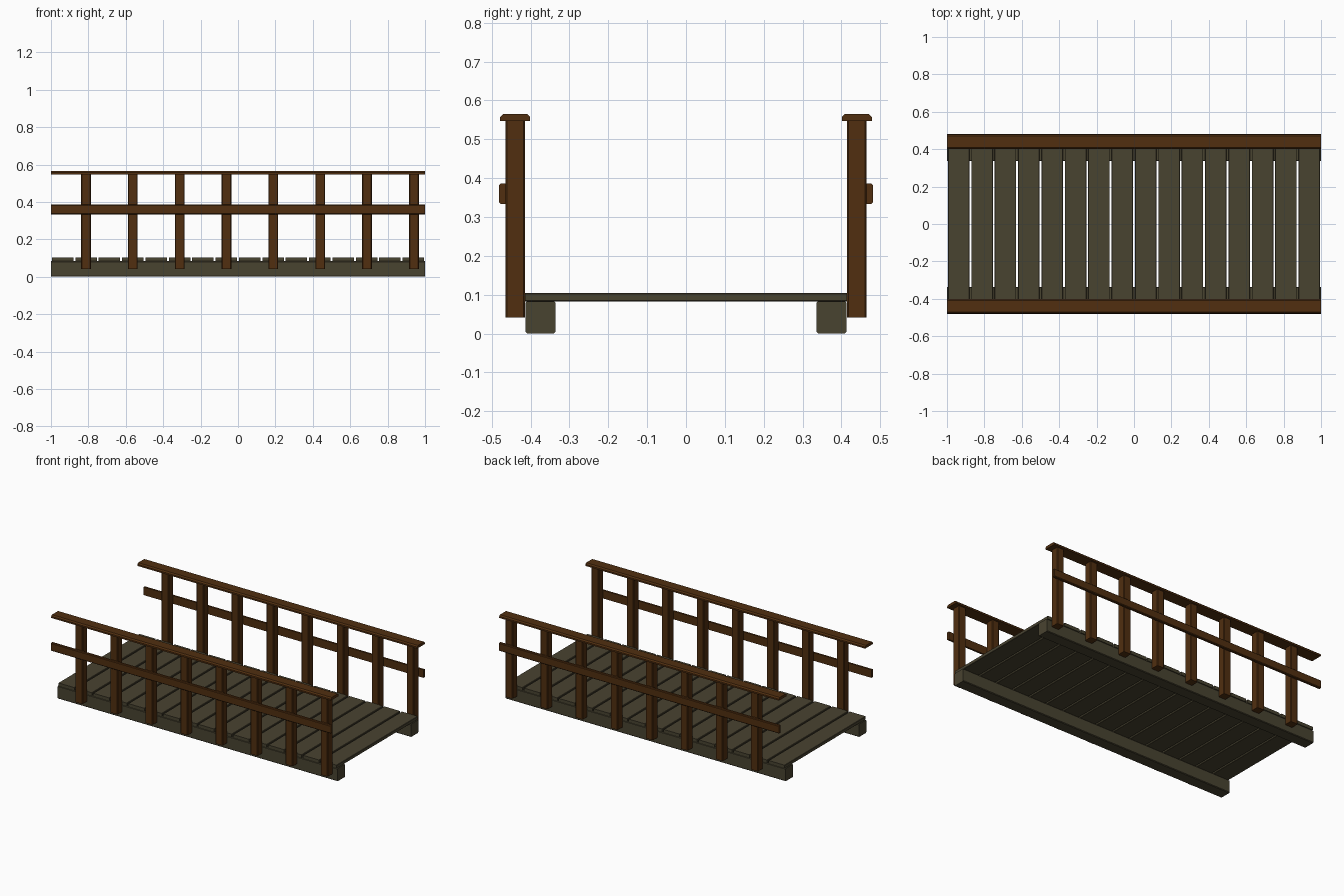
import bpy, bmesh

if "Cube" in bpy.data.objects:
    bpy.data.objects.remove(bpy.data.objects["Cube"])


def material(name, rgb):
    m = bpy.data.materials.new(name)
    m.diffuse_color = (*rgb, 1)
    m.use_nodes = True
    m.node_tree.nodes["Principled BSDF"].inputs["Base Color"].default_value = m.diffuse_color
    return m


deck_wood = material("grey_deck_wood", (0.066, 0.056, 0.030))
rail_wood = material("brown_rail_wood", (0.082, 0.028, 0.005))


def beam(name, lo, hi, mat, axis=0, bevel=0.004, keep=lambda v: True):
    """Box from corner lo to corner hi; edges along axis that pass keep are chamfered."""
    bm = bmesh.new()
    bmesh.ops.create_cube(bm, size=1)
    for v in bm.verts:
        v.co = [(a + b) / 2 + c * (b - a) for a, b, c in zip(lo, hi, v.co)]
    edges = [e for e in bm.edges
             if abs((e.verts[0].co - e.verts[1].co)[axis]) > 1e-5
             and keep((e.verts[0].co + e.verts[1].co) / 2)]
    bmesh.ops.bevel(bm, geom=edges, offset=bevel, segments=1, affect='EDGES')
    bmesh.ops.recalc_face_normals(bm, faces=bm.faces)
    me = bpy.data.meshes.new(name)
    bm.to_mesh(me)
    bm.free()
    me.materials.append(mat)
    ob = bpy.data.objects.new(name, me)
    bpy.context.collection.objects.link(ob)
    return ob


def span(s, a, b):
    """Sorted y range on side s."""
    return sorted((s * a, s * b))


# deck planks
for i in range(16):
    x = -0.9375 + i * 0.125
    beam(f"deck_plank_{i + 1}", (x - 0.0575, -0.414, 0.083),
         (x + 0.0575, 0.414, 0.104), deck_wood, axis=1, bevel=0.002)

for side, s in (("front", -1), ("back", 1)):
    # long support beam under the deck
    y0, y1 = span(s, 0.336, 0.413)
    beam(f"{side}_support_beam", (-1, y0, 0), (1, y1, 0.083), deck_wood)

    # railing posts
    y0, y1 = span(s, 0.414, 0.465)
    for i in range(8):
        x = -0.813 + i * 0.2505
        beam(f"{side}_post_{i + 1}", (x - 0.026, y0, 0.041),
             (x + 0.026, y1, 0.548), rail_wood, axis=2)

    # middle rail on the outside of the posts
    y0, y1 = span(s, 0.465, 0.481)
    beam(f"{side}_middle_rail", (-1, y0, 0.334), (1, y1, 0.386), rail_wood,
         keep=lambda c: abs(c.y) > 0.473)

    # handrail cap with chamfered top
    y0, y1 = span(s, 0.401, 0.479)
    beam(f"{side}_handrail", (-1, y0, 0.547), (1, y1, 0.565), rail_wood,
         bevel=0.008, keep=lambda c: c.z > 0.556)
